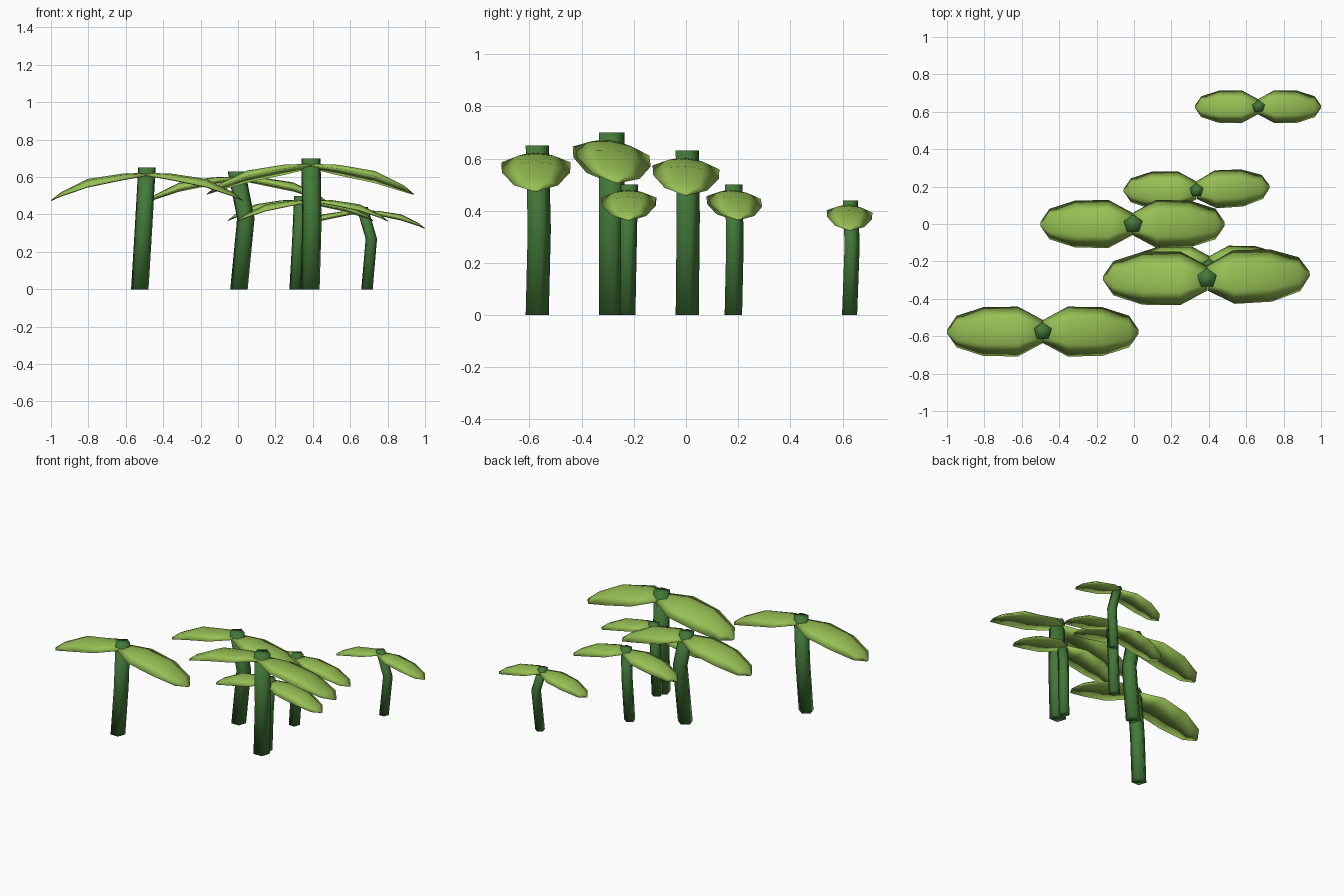
import bpy, bmesh
from math import sin, cos, pi, radians

cube = bpy.data.objects.get("Cube")
if cube:
    bpy.data.objects.remove(cube, do_unlink=True)


def material(name, color):
    mat = bpy.data.materials.new(name)
    mat.use_nodes = True
    mat.diffuse_color = color
    mat.node_tree.nodes["Principled BSDF"].inputs["Base Color"].default_value = color
    return mat


stem_green = material("stem green", (0.055, 0.19, 0.04, 1))
leaf_green = material("leaf green", (0.31, 0.53, 0.09, 1))


def loft(name, rings, mat):
    """Skin a list of equal-sized rings, cap both ends, shade smooth."""
    bm = bmesh.new()
    loops = [[bm.verts.new(p) for p in ring] for ring in rings]
    n = len(loops[0])
    for a, b in zip(loops, loops[1:]):
        for i in range(n):
            j = (i + 1) % n
            bm.faces.new((a[i], a[j], b[j], b[i]))
    bm.faces.new(loops[0])
    bm.faces.new(loops[-1])
    bmesh.ops.remove_doubles(bm, verts=bm.verts, dist=0.0005)
    bmesh.ops.recalc_face_normals(bm, faces=bm.faces)
    mesh = bpy.data.meshes.new(name)
    bm.to_mesh(mesh)
    bm.free()
    mesh.materials.append(mat)
    for poly in mesh.polygons:
        poly.use_smooth = True
    obj = bpy.data.objects.new(name, mesh)
    bpy.context.collection.objects.link(obj)


def stem(name, path, radius):
    """Five-sided stalk through a few points, one corner towards the back."""
    angles = [pi / 2 + i * 2 * pi / 5 for i in range(5)]
    loft(name, [[(x + radius * cos(a), y + radius * sin(a), z) for a in angles]
                for x, y, z in path], stem_green)


# Leaf stations: distance, half width, rim height, ridge height (length = 1)
STATIONS = [(0.0, 0.12, -0.03, 0.0), (0.26, 0.26, -0.075, -0.01),
            (0.62, 0.255, -0.15, -0.065), (0.9, 0.165, -0.245, -0.205),
            (1.0, 0.02, -0.29, -0.285)]


def leaf(name, root, length, side, yaw, tilt):
    """Drooping domed blade with a flat underside."""
    rings = []
    for t, w, rim, ridge in STATIONS:
        high = rim + (ridge - rim) * 0.8
        section = [(-w, rim), (-w * 0.5, high), (0, ridge),
                   (w * 0.5, high), (w, rim), (0, rim - 0.005)]
        ring = []
        for v, h in section:
            dx = side * t * cos(yaw) - v * sin(yaw) * side
            dy = t * sin(yaw) + v * cos(yaw)
            ring.append((root[0] + dx * length, root[1] + dy * length,
                         root[2] + (h - tilt * dy) * length))
        rings.append(ring)
    loft(name, rings, leaf_green)


# Sprouts: stem path, stem radius, left and right leaf length, left yaw, tilt
SPROUTS = [
    ("front", [(-.525, -.575, 0), (-.505, -.567, .33), (-.487, -.575, .65)], .049, .512, .512, 0, 0),
    ("middle", [(.005, 0, 0), (.042, .004, .38), (-.008, 0, .63)], .049, .493, .493, 0, .06),
    ("tall", [(.385, -.29, 0), (.395, -.29, .35), (.39, -.29, .70)], .054, .55, .555, 2.5, .12),
    ("hidden", [(.385, -.23, 0), (.39, -.225, .25), (.402, -.22, .5)], .036, .40, .41, 0, 0),
    ("side", [(.31, .178, 0), (.325, .184, .27), (.335, .18, .5)], .037, .39, .39, 3, .05),
    ("back", [(.69, .624, 0), (.713, .634, .27), (.663, .627, .44)], .032, .337, .337, 0, .05),
]

for name, path, radius, left, right, yaw, tilt in SPROUTS:
    stem(name + "_stem", path, radius)
    x, y, z = path[-1]
    root = (x, y, z - radius * 0.55)
    leaf(name + "_left_leaf", root, left, 1, radians(yaw), tilt)
    leaf(name + "_right_leaf", root, right, -1, 0, tilt)
